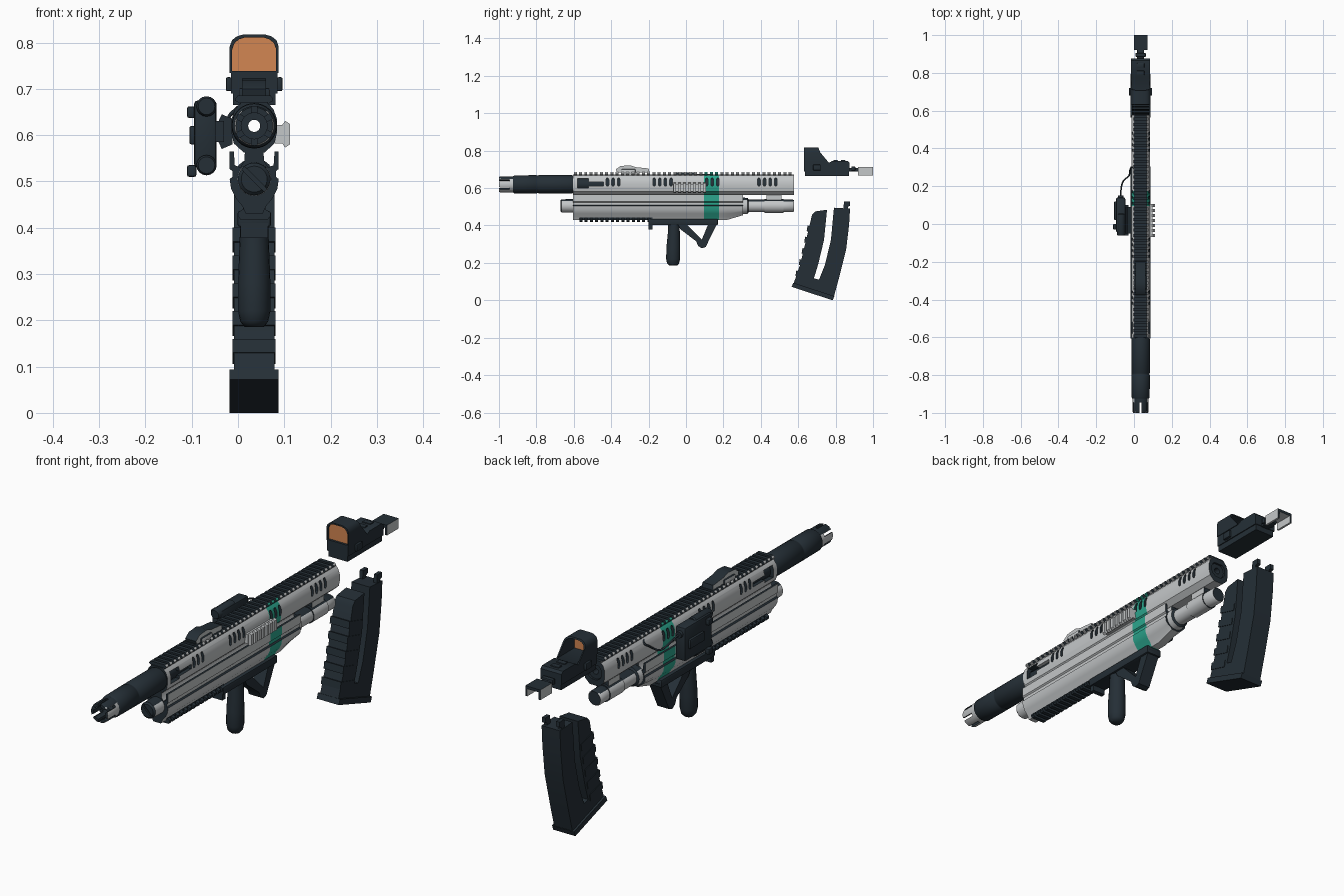
import bpy, bmesh, math
from mathutils import Matrix, Vector

if "Cube" in bpy.data.objects:
    bpy.data.objects.remove(bpy.data.objects["Cube"])

CX, BZ, TZ = 0.035, 0.62, 0.505          # centre plane, barrel axis, lower tube axis
def colour(name, c):
    m = bpy.data.materials.new(name)
    m.diffuse_color = (*c, 1)
    m.use_nodes = True
    m.node_tree.nodes["Principled BSDF"].inputs["Base Color"].default_value = m.diffuse_color
    return m
DARK = colour("dark_slate", (0.018, 0.028, 0.037))
LIGHT = colour("light_grey", (0.55, 0.57, 0.58))
GREEN = colour("teal_green", (0.025, 0.38, 0.27))
ORANGE = colour("orange_glass", (0.65, 0.24, 0.085))

def finish(name, bm, mat=DARK, smooth=35):
    """mat 'two': grey sides, dark tops and ends, green band."""
    bmesh.ops.recalc_face_normals(bm, faces=bm.faces[:])
    if mat == 'two':
        for f in bm.faces:
            n, c = f.normal, f.calc_center_median()
            bore = math.hypot(c.x - CX, c.z - BZ) < 0.039
            if abs(n.y) > 0.7 or n.z > 0.7 or bore:
                f.material_index = 0
            else:
                f.material_index = 2 if 0.096 < c.y < 0.176 else 1
    me = bpy.data.meshes.new(name)
    bm.to_mesh(me)
    bm.free()
    for m in ((DARK, LIGHT, GREEN) if mat == 'two' else (mat,)):
        me.materials.append(m)
    me.shade_smooth()
    me.set_sharp_from_angle(angle=math.radians(smooth))
    ob = bpy.data.objects.new(name, me)
    bpy.context.collection.objects.link(ob)
    return ob

def prism(bm, pts, axis, a, b):
    """Extrude a 2D outline along x (y,z points) or y (x,z points)."""
    put = (lambda p, t: (t, p[0], p[1])) if axis == 'x' else (lambda p, t: (p[0], t, p[1]))
    A, B = [[bm.verts.new(put(p, t)) for p in pts] for t in (a, b)]
    bm.faces.new(A)
    bm.faces.new(B[::-1])
    for i in range(len(pts)):
        j = (i + 1) % len(pts)
        bm.faces.new((A[i], B[i], B[j], A[j]))

def box(bm, x0, x1, y0, y1, z0, z1, bevel=0):
    m = Matrix.Translation(((x0+x1)/2, (y0+y1)/2, (z0+z1)/2)) @ Matrix.Diagonal((x1-x0, y1-y0, z1-z0, 1))
    vs = bmesh.ops.create_cube(bm, size=1, matrix=m)['verts']
    if bevel:
        es = list({e for v in vs for e in v.link_edges})
        bmesh.ops.bevel(bm, geom=es, offset=bevel, segments=2, profile=0.5, affect='EDGES')

def lathe(bm, prof, zc, closed=True, n=32, cx=CX):
    """Revolve (y, radius) points about the y axis."""
    rings = [[bm.verts.new((cx + r*math.cos(2*math.pi*k/n), y, zc + r*math.sin(2*math.pi*k/n)))
              for k in range(n)] for y, r in prof]
    for i in range(len(rings) if closed else len(rings) - 1):
        A, B = rings[i], rings[(i + 1) % len(rings)]
        for k in range(n):
            bm.faces.new((A[k], A[(k+1) % n], B[(k+1) % n], B[k]))
    if not closed:
        bm.faces.new(rings[0])
        bm.faces.new(rings[-1])

def mirror(half):
    """Half outline (offset, z), bottom to top, mirrored about the centre plane."""
    return [(CX + x, z) for x, z in half] + [(CX - x, z) for x, z in half[::-1]]

def ring(bm, outer, inner, y0, y1):
    V = [[bm.verts.new((x, y, z)) for x, z in loop] for loop, y in
         ((outer, y0), (outer, y1), (inner, y1), (inner, y0))]
    n = len(outer)
    for i in range(4):
        A, B = V[i], V[(i + 1) % 4]
        for k in range(n):
            bm.faces.new((A[k], A[(k+1) % n], B[(k+1) % n], B[k]))

def cut(bm, cutter):
    obs = []
    for b in (bm, cutter):
        bmesh.ops.recalc_face_normals(b, faces=b.faces[:])
        me = bpy.data.meshes.new("helper")
        b.to_mesh(me)
        b.free()
        ob = bpy.data.objects.new("helper", me)
        bpy.context.collection.objects.link(ob)
        obs.append(ob)
    mod = obs[0].modifiers.new("cut", 'BOOLEAN')
    mod.operation, mod.solver, mod.object = 'DIFFERENCE', 'EXACT', obs[1]
    bpy.context.view_layer.update()
    out = bmesh.new()
    out.from_mesh(obs[0].evaluated_get(bpy.context.evaluated_depsgraph_get()).data)
    for ob in obs:
        bpy.data.objects.remove(ob)
    return out

def split(bm, *ys):
    for y in ys:
        bmesh.ops.bisect_plane(bm, geom=bm.verts[:] + bm.edges[:] + bm.faces[:],
                               plane_co=(0, y, 0), plane_no=(0, 1, 0))

def slot(y, z0, z1, w):
    h = w / 2
    return [(y-h, z0+h), (y-h*.5, z0), (y+h*.5, z0), (y+h, z0+h), (y+h, z1-h), (y+h*.5, z1), (y-h*.5, z1), (y-h, z1-h)]

# barrel, suppressor and muzzle: hollow all the way
bm = bmesh.new()
lathe(bm, [(-0.62, .033), (0.57, .033), (0.57, .013), (-0.62, .013)], BZ)
finish("barrel", bm)
bm = bmesh.new()
lathe(bm, [(-.925, .043), (-.918, .048), (-.80, .049), (-.797, .047), (-.79, .047), (-.787, .049),
           (-.61, .049), (-.60, .045), (-.60, .013), (-.925, .013)], BZ)
finish("suppressor", bm)
bm, c = bmesh.new(), bmesh.new()
lathe(bm, [(-1, .040), (-.993, .043), (-.92, .043), (-.92, .028), (-1, .028)], BZ, n=36)
for k in range(6):
    a = math.pi * k / 3 + math.pi / 6
    vs = bmesh.ops.create_cube(c, size=1, matrix=Matrix.Translation((CX, 0, BZ)) @ Matrix.Rotation(a, 4, 'Y')
                               @ Matrix.Translation((.04, -.98, 0)) @ Matrix.Diagonal((.05, .07, .012, 1)))
finish("muzzle_device", cut(bm, c), 'two')

# upper handguard with slots
outer = mirror([(.022, .562), (.044, .582), (.049, .605), (.049, .635), (.042, .655), (.032, .667)])
inner = []
for x, z in outer:
    d = Vector((x - CX, z - BZ)).normalized() * .0355
    inner.append((CX + d.x, BZ + d.y))
bm, c = bmesh.new(), bmesh.new()
ring(bm, outer, inner, -.604, .578)
for y in (-.42, -.39, -.36, -.17, -.14, -.11, -.08, .11, .14, .17, .39, .42, .45, .48):
    prism(c, slot(y, .610, .654, .014), 'x', -.1, .2)
prism(c, [(-.58, .60), (-.52, .60), (-.52, .612), (-.44, .612), (-.44, .632), (-.52, .632), (-.52, .652), (-.58, .652)], 'x', -.1, .2)
bm = cut(bm, c)
split(bm, .096, .176)
finish("handguard", bm, 'two', 25)

# toothed rails
bm = bmesh.new()
box(bm, CX-.03, CX+.03, -.604, .578, .662, .672)
for i in range(42):
    y = -.60 + i * .028
    prism(bm, mirror([(.03, .668), (.041, .674), (.041, .679), (.035, .686)]), 'y', y, y + .016)
finish("top_rail", bm, 'two')
bm = bmesh.new()
box(bm, .08, .098, -.07, .107, .582, .622)
for i in range(7):
    y = -.068 + i * .0265
    prism(bm, [(.094, .584), (.102, .573), (.112, .58), (.112, .624), (.102, .631), (.094, .62)], 'y', y, y + .015)
finish("side_rail", bm, LIGHT)
bm = bmesh.new()
box(bm, CX-.024, CX+.024, -.57, -.18, .43, .455)
for i in range(14):
    y = -.57 + i * .028
    prism(bm, mirror([(.03, .418), (.035, .425), (.035, .433), (.024, .44)]), 'y', y, y + .016)
finish("bottom_rail", bm)

# lower housing: U-shaped shell with a centre neck
prof = [(.018, .43), (.026, .447), (.040, .464), (.050, .484), (.053, .505), (.047, .51), (.047, .522), (.053, .527),
        (.053, .565), (.044, .565), (.042, .535), (.030, .530), (.021, .545), (.020, .57)]
bm = bmesh.new()
prism(bm, mirror(prof), 'y', -.605, .305)
split(bm, .096, .176, .22)
for v in bm.verts:
    if v.co.y > .3 and v.co.z < .48:
        v.co.z = .455 + (v.co.z - .43) * .5
finish("lower_housing", bm, 'two', 30)

# lower tube, its end screw and rear collar
bm, c = bmesh.new(), bmesh.new()
lathe(bm, [(-.672, .028), (-.665, .035), (-.60, .036), (.30, .036), (.30, .045), (.33, .042), (.335, .033),
           (.42, .033), (.42, .037), (.52, .037), (.52, .033), (.572, .033), (.578, .029)], TZ, closed=False)
bmesh.ops.create_cube(c, size=1, matrix=Matrix.Translation((CX, -.672, TZ)) @ Matrix.Rotation(math.pi/4, 4, 'Y')
                      @ Matrix.Diagonal((.1, .014, .009, 1)))
bm = cut(bm, c)
finish("lower_tube", bm, 'two')
bm = bmesh.new()
box(bm, CX-.02, CX+.02, .43, .51, .53, .575)
finish("tube_bracket", bm, 'two')

# folded front sight and rear sight
bm = bmesh.new()
prism(bm, [(-.37, .684), (-.375, .70), (-.35, .718), (-.30, .722), (-.27, .712), (-.2, .705), (-.195, .684)], 'x', CX-.026, CX+.026)
box(bm, CX-.034, CX+.034, -.345, -.27, .672, .702, .005)
finish("folded_front_sight", bm, 'two')
bm = bmesh.new()
prism(bm, mirror([(.027, .668), (.036, .668), (.036, .712)]) [:3] + [(CX-.036, .712), (CX-.036, .668),
      (CX-.027, .668), (CX-.027, .70), (CX+.027, .70)], 'y', .92, 1.0)
finish("rear_sight_base", bm, 'two')
bm = bmesh.new()
box(bm, CX-.018, CX+.018, .865, .93, .688, .708, .004)
box(bm, CX-.028, CX+.028, .885, .905, .692, .716, .004)
finish("rear_sight_arm", bm)

# reflex optic: body, arched hood and glass
bm = bmesh.new()
prism(bm, [(.632, .69), (.632, .738), (.77, .738), (.78, .745), (.865, .745), (.875, .735), (.875, .69)], 'x', CX-.05, CX+.05)
prism(bm, mirror([(.032, .665), (.046, .665), (.046, .70), (.032, .70)]), 'y', .635, .872)
for s in (-1, 1):
    box(bm, CX+s*.055-.006, CX+s*.055+.006, .68, .72, .695, .725, .003)
for y in (.80, .84):
    box(bm, CX-.02, CX+.02, y-.012, y+.012, .74, .75, .003)
finish("optic_body", bm)
def arch(w, top):
    return mirror([(w, .734), (w, top-.026), (w-.005, top-.012), (w-.015, top-.004), (w-.028, top)])
bm = bmesh.new()
ring(bm, arch(.053, .817), arch(.0475, .811), .632, .70)
for v in bm.verts:
    if v.co.y > .69:
        v.co.y = .765 if v.co.z < .74 else .72 - (v.co.z - .785) * .4
finish("optic_hood", bm)
bm = bmesh.new()
prism(bm, arch(.048, .8115), 'y', .642, .647)
finish("optic_glass", bm, ORANGE)

# foregrip: base, vertical handle, angled frame
bm = bmesh.new()
box(bm, CX-.036, CX+.036, -.2, .17, .402, .436, .005)
box(bm, CX-.03, CX+.03, -.2, -.18, .378, .41)
finish("foregrip_base", bm)
bm = bmesh.new()
rings = []
for z, y, ry, rx in ((.41, -.065, .03, .03), (.36, -.065, .032, .032), (.28, -.068, .037, .035), (.22, -.069, .037, .035),
                     (.197, -.069, .032, .03), (.185, -.069, .02, .02)):
    rings.append([bm.verts.new((CX + rx*math.cos(k*math.pi/10), y + ry*math.sin(k*math.pi/10), z)) for k in range(20)])
for A, B in zip(rings, rings[1:]):
    for k in range(20):
        bm.faces.new((A[k], A[(k+1) % 20], B[(k+1) % 20], B[k]))
bm.faces.new(rings[0])
bm.faces.new(rings[-1])
finish("foregrip_handle", bm, DARK, 50)
bm = bmesh.new()
prism(bm, [(-.045, .41), (.0, .41), (.085, .325), (.12, .41), (.172, .42), (.105, .285), (.085, .278), (.065, .29), (.055, .315), (-.03, .38)], 'x', CX-.028, CX+.028)
finish("foregrip_frame", bm)

# curved magazine with an open slot, ribs and floor plate
mag = [(.69, .475), (.674, .457), (.642, .323), (.61, .19), (.572, .08), (.788, .01), (.818, .12), (.856, .27),
       (.872, .404), (.877, .49), (.791, .495), (.775, .323), (.743, .19), (.711, .11), (.684, .118), (.706, .19),
       (.738, .323), (.754, .484)]
bm = bmesh.new()
prism(bm, mag, 'x', CX-.044, CX+.044)
for s in (-1, 1):
    x = CX + s * .034
    prism(bm, [(.84, .48), (.845, .527), (.877, .527), (.877, .505), (.865, .50), (.865, .48)], 'x', x-.008, x+.008)
finish("magazine_body", bm)
bm = bmesh.new()
for y, z in ((.585, .13), (.603, .19), (.618, .25), (.632, .31), (.645, .37)):
    prism(bm, [(y, z), (y+.085, z-.024), (y+.09, z+.006), (y+.005, z+.03)], 'x', CX-.0465, CX+.0465)
finish("magazine_ribs", bm)
bm = bmesh.new()
prism(bm, [(.565, .072), (.784, .0), (.793, .022), (.574, .094)], 'x', CX-.053, CX+.053)
finish("magazine_floor_plate", bm)

# side-mounted aiming module with lens tubes, knobs, mount and cable
bm = bmesh.new()
box(bm, -.095, -.046, -.045, .14, .53, .675, .008)
for z in (.662, .535):
    lathe(bm, [(-.062, .018), (-.055, .022), (.05, .022), (.055, .018)], z, False, 16, -.068)
    box(bm, -.11, -.09, -.03, .0, z-.025, z, .004)
box(bm, -.105, -.09, .02, .12, .58, .62, .004)
lathe(bm, [(.13, .016), (.152, .014)], .645, False, 16, -.07)
finish("aiming_module", bm)
bm = bmesh.new()
box(bm, -.05, -.03, -.06, .10, .585, .63)
prism(bm, [(-.035, .57), (-.012, .58), (-.012, .635), (-.035, .645), (-.042, .63), (-.042, .585)], 'y', -.05, .09)
finish("module_mount", bm)
cu = bpy.data.curves.new("module_cable", 'CURVE')
cu.dimensions, cu.bevel_depth, cu.bevel_resolution = '3D', .004, 2
sp = cu.splines.new('NURBS')
path = [(-.07, .15, .645), (-.07, .20, .64), (-.055, .24, .60), (-.02, .25, .61), (-.025, .29, .64), (-.01, .31, .65), (.0, .29, .66)]
sp.points.add(len(path) - 1)
for p, q in zip(sp.points, path):
    p.co = (*q, 1)
sp.use_endpoint_u = True
cu.materials.append(DARK)
bpy.context.collection.objects.link(bpy.data.objects.new("module_cable", cu))
